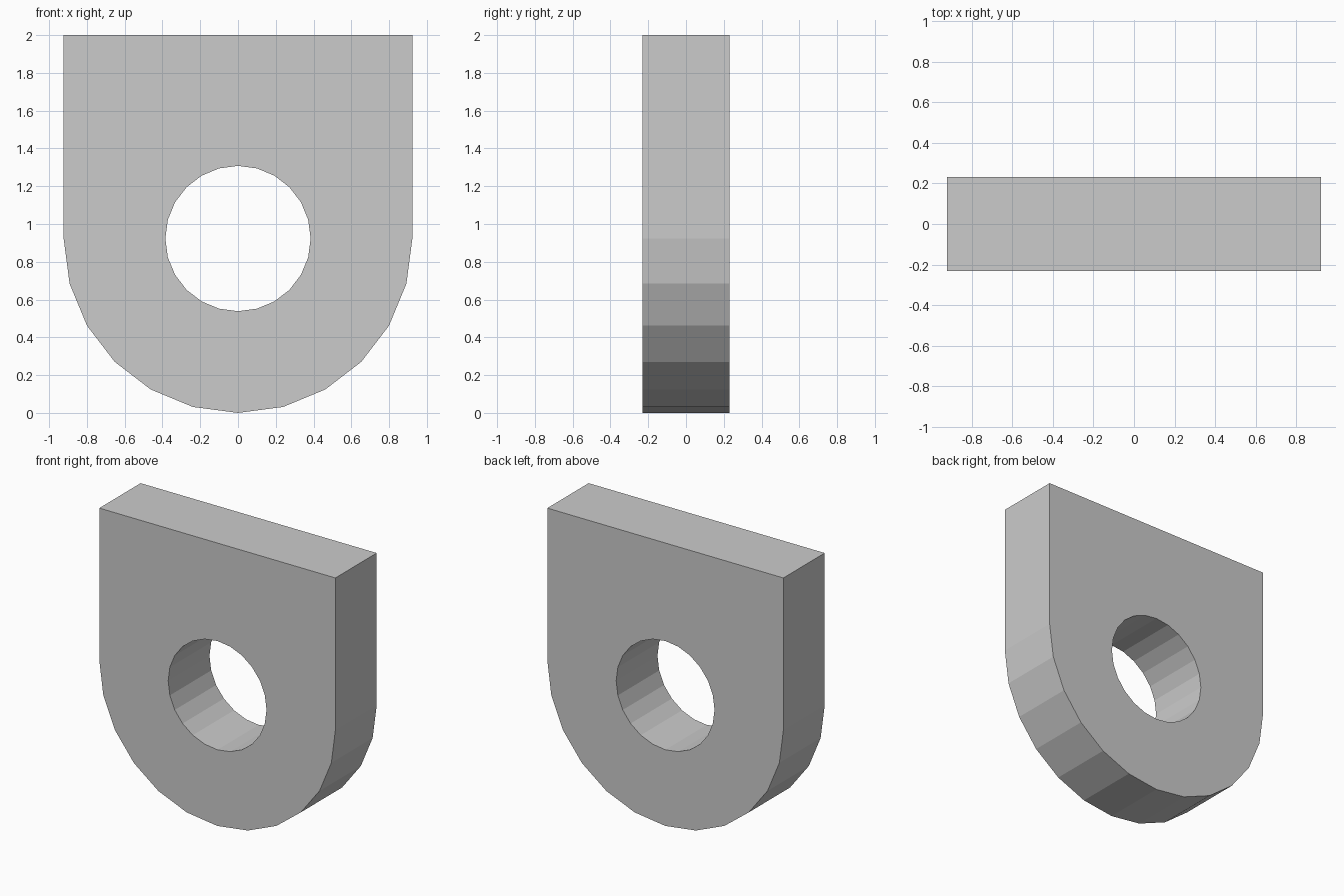
import bpy
import bmesh
import math

if "Cube" in bpy.data.objects:
    bpy.data.objects.remove(bpy.data.objects["Cube"])

UNIT = 1 / 13
R_OUT = 12 * UNIT      # rounded lower end
R_HOLE = 5 * UNIT      # pin hole
TOP = 14 * UNIT        # flat top above hole centre
HALF_Y = 3 * UNIT      # half thickness
CENTRE_Z = R_OUT
SIDES = 24


def outline_point(i):
    """Outer outline point facing hole vertex i: round below, square above."""
    a = 2 * math.pi * i / SIDES
    c, s = math.cos(a), math.sin(a)
    if i == 0 or i >= SIDES // 2:
        return R_OUT * c, R_OUT * s
    if i in (SIDES // 8, 3 * SIDES // 8):          # top corners
        return math.copysign(R_OUT, c), TOP
    k = R_OUT / abs(c) if abs(c) > s else TOP / s
    return k * c, k * s


def hole_point(i):
    a = 2 * math.pi * i / SIDES
    return R_HOLE * math.cos(a), R_HOLE * math.sin(a)


bm = bmesh.new()


def ring(point, y):
    return [bm.verts.new((x, y, z + CENTRE_Z))
            for x, z in map(point, range(SIDES))]


# Four rings, joined in a closed loop: front face, hole wall, back face, rim
rings = [ring(outline_point, -HALF_Y), ring(hole_point, -HALF_Y),
         ring(hole_point, HALF_Y), ring(outline_point, HALF_Y)]
for r in range(4):
    a, b = rings[r], rings[(r + 1) % 4]
    for i in range(SIDES):
        j = (i + 1) % SIDES
        bm.faces.new((a[i], a[j], b[j], b[i]))
bmesh.ops.recalc_face_normals(bm, faces=bm.faces)

mesh = bpy.data.meshes.new("lug_plate")
bm.to_mesh(mesh)
bm.free()
bpy.context.collection.objects.link(bpy.data.objects.new("lug_plate", mesh))
